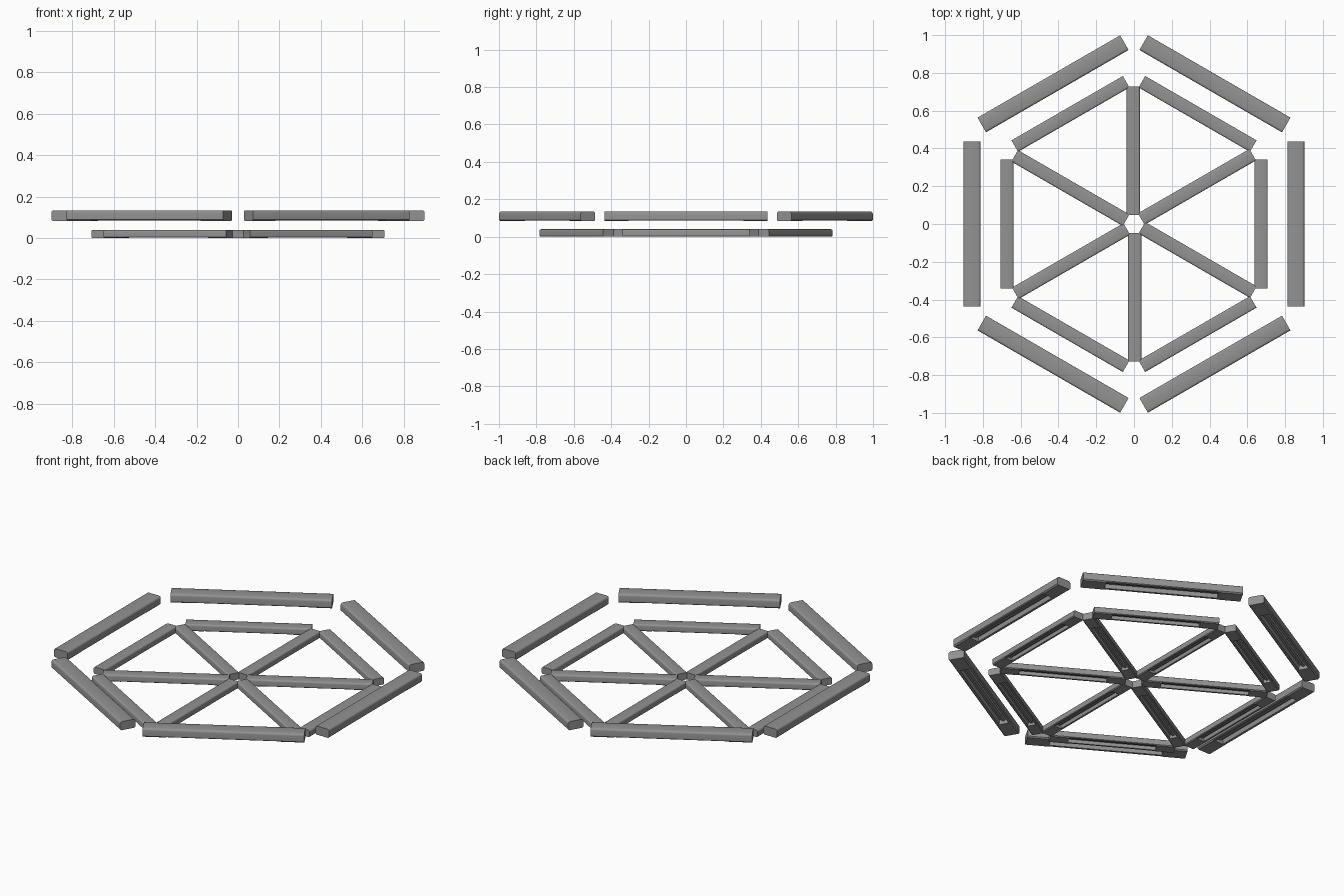
import bpy, bmesh
from math import radians, pi, cos, sin

if "Cube" in bpy.data.objects:
    bpy.data.objects.remove(bpy.data.objects["Cube"])

# Unit bar dimensions (inner size); the outer ring uses the same bar scaled up
L, W, H = 0.681, 0.070, 0.04
CAP, LIFT = 0.10, 0.002


def rounded_top(w, h, r=0.009, steps=3):
    """Right-to-left arc points over the top of the housing."""
    pts = []
    for side in (1, -1):
        for i in range(steps + 1):
            a = pi / 2 * i / steps + (0 if side == 1 else pi / 2)
            pts.append((side * (w / 2 - r) + r * cos(a), h - r + r * sin(a)))
    return pts


def cap_profile():
    c = 0.005
    return rounded_top(W, H) + [(-W/2, c), (-W/2 + c, 0), (W/2 - c, 0), (W/2, c)]


def channel_profile():
    # Housing open underneath, with a raised lamp strip along the trough
    h = W / 2
    left = [(-h, 0.005), (-h + 0.004, LIFT), (-h + 0.014, LIFT), (-h + 0.017, 0.022),
            (-0.009, 0.022), (-0.006, 0.014)]
    return rounded_top(W, H) + left + [(-x, z) for x, z in reversed(left)]


def extrude(bm, profile, y0, y1):
    a = [bm.verts.new((x, y0, z)) for x, z in profile]
    b = [bm.verts.new((x, y1, z)) for x, z in profile]
    n = len(profile)
    for i in range(n):
        j = (i + 1) % n
        bm.faces.new((a[i], a[j], b[j], b[i]))
    bm.faces.new(a)
    bm.faces.new(b[::-1])


def bar_mesh():
    bm = bmesh.new()
    # Solid end caps
    extrude(bm, cap_profile(), -L/2, -L/2 + CAP)
    extrude(bm, cap_profile(), L/2 - CAP, L/2)
    # Hollow middle
    extrude(bm, channel_profile(), -L/2 + CAP, L/2 - CAP)
    bmesh.ops.recalc_face_normals(bm, faces=bm.faces)
    me = bpy.data.meshes.new("bar")
    bm.to_mesh(me)
    bm.free()
    return me


mesh = bar_mesh()

# Dark grey housing
grey = bpy.data.materials.new("dark_grey")
grey.diffuse_color = (0.29, 0.29, 0.29, 1)
grey.use_nodes = True
grey.node_tree.nodes["Principled BSDF"].inputs["Base Color"].default_value = grey.diffuse_color
mesh.materials.append(grey)


def place(name, radius, angle, z, turn, scale=1.0, shift=0.0):
    ob = bpy.data.objects.new(name, mesh)
    bpy.context.collection.objects.link(ob)
    ob.location = (radius * cos(angle) - shift * sin(angle),
                   radius * sin(angle) + shift * cos(angle), z)
    ob.rotation_euler = (0, 0, angle + turn)
    ob.scale = (scale,) * 3
    return ob


for k in range(6):
    a = radians(60 * k)
    # Raised outer ring, inner ring and radial spokes
    place(f"outer_bar_{k}", 0.857, a, 0.083, 0, 1.28)
    place(f"inner_bar_{k}", 0.673, a, 0, 0)
    place(f"spoke_{k}", 0.387, a + radians(30), 0, pi / 2, shift=0.0035)

# Smooth the rounded edges, keep the sharp ones
for p in mesh.polygons:
    p.use_smooth = True
mesh.set_sharp_from_angle(angle=radians(35))
